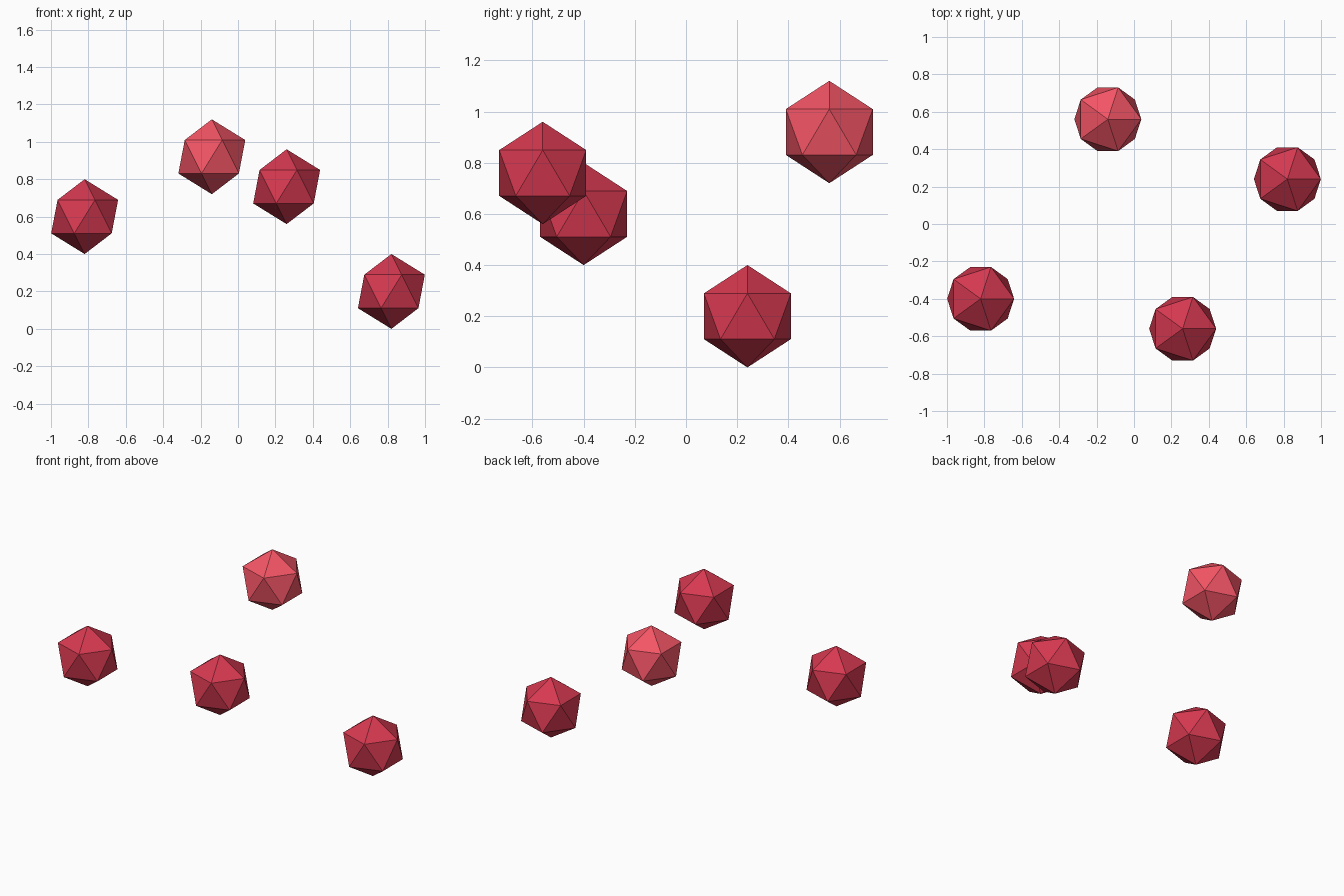
import bpy

if "Cube" in bpy.data.objects:
    bpy.data.objects.remove(bpy.data.objects["Cube"])

RADIUS = 0.2


def make_material(name, color):
    mat = bpy.data.materials.new(name)
    mat.diffuse_color = color
    mat.use_nodes = True
    mat.node_tree.nodes["Principled BSDF"].inputs["Base Color"].default_value = mat.diffuse_color
    return mat


red = make_material("red", (0.67, 0.04, 0.08, 1))
light_red = make_material("light_red", (0.9, 0.09, 0.13, 1))

# Four floating flat-faced berries, one lighter
berries = [
    ("left_berry", (-0.82, -0.40, 0.60), red),
    ("back_berry", (-0.14, 0.56, 0.92), light_red),
    ("front_berry", (0.26, -0.56, 0.76), red),
    ("right_berry", (0.82, 0.24, 0.20), red),
]

for name, location, mat in berries:
    bpy.ops.mesh.primitive_ico_sphere_add(
        subdivisions=1, radius=RADIUS, location=location)
    berry = bpy.context.object
    berry.name = name
    berry.data.materials.append(mat)
